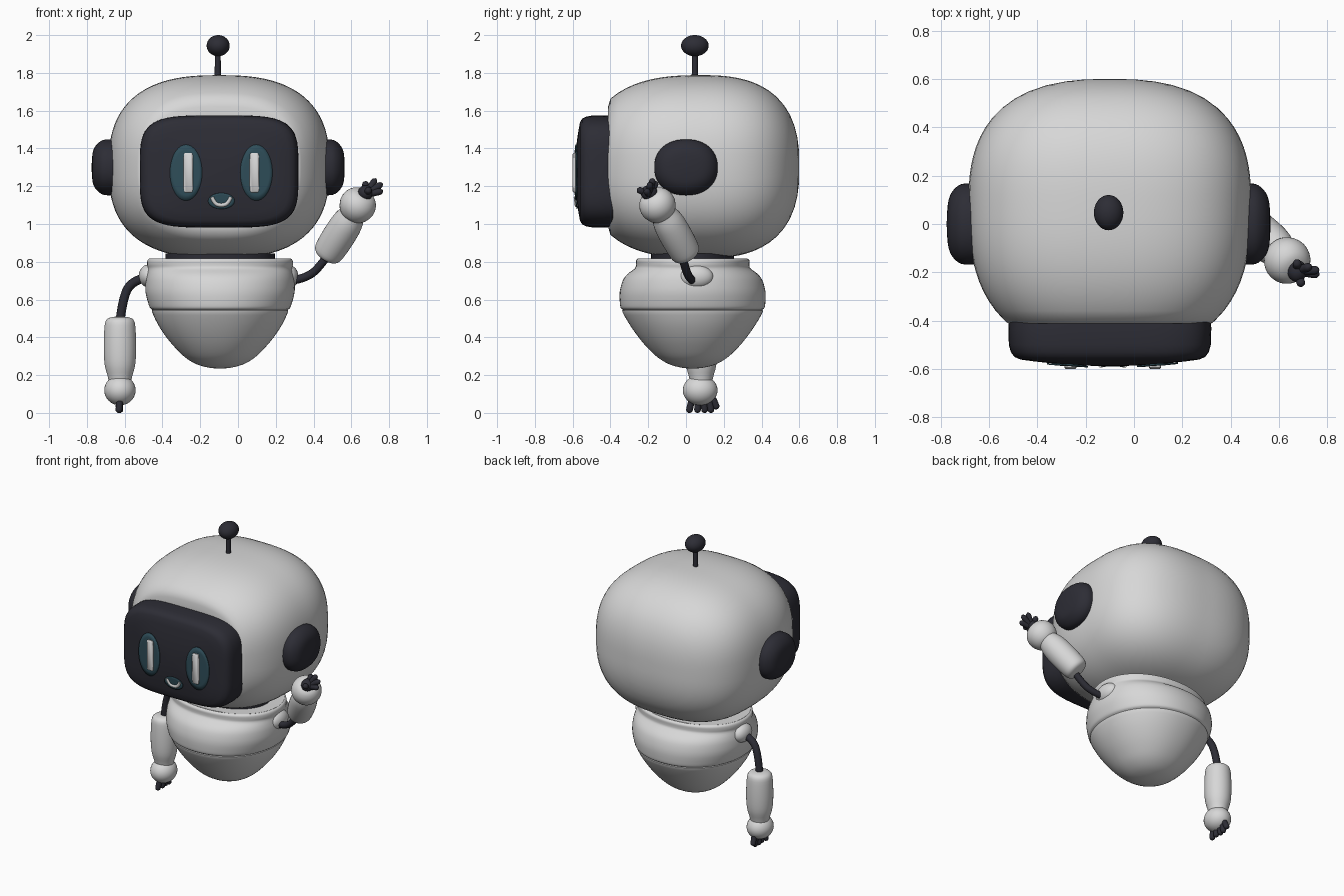
import bpy, bmesh, math
from mathutils import Vector as V

if "Cube" in bpy.data.objects:
    bpy.data.objects.remove(bpy.data.objects["Cube"])


def material(name, rgb):
    m = bpy.data.materials.new(name)
    m.diffuse_color = (*rgb, 1)
    m.use_nodes = True
    m.node_tree.nodes["Principled BSDF"].inputs["Base Color"].default_value = m.diffuse_color
    return m


WHITE = material("shell_white", (0.68, 0.68, 0.68))
DARK = material("charcoal", (0.026, 0.026, 0.036))
TEAL = material("glow_teal", (0.028, 0.075, 0.10))
X, Y, Z = V((1, 0, 0)), V((0, 1, 0)), V((0, 0, 1))


def finish(name, bm, mat, angle=45):
    bmesh.ops.recalc_face_normals(bm, faces=bm.faces)
    me = bpy.data.meshes.new(name)
    bm.to_mesh(me)
    bm.free()
    me.materials.append(mat)
    ob = bpy.data.objects.new(name, me)
    bpy.context.collection.objects.link(ob)
    bpy.ops.object.select_all(action='DESELECT')
    ob.select_set(True)
    bpy.context.view_layer.objects.active = ob
    bpy.ops.object.shade_smooth_by_angle(angle=math.radians(angle))
    return ob


def refine(rings, steps):
    """Catmull-Rom smoothing of a ring list."""
    out = []
    for i in range(len(rings) - 1):
        a, b, c, d = (V(rings[min(max(i + k, 0), len(rings) - 1)]) for k in (-1, 0, 1, 2))
        for s in range(steps):
            t = s / steps
            out.append(0.5 * (2 * b + (c - a) * t + (2 * a - 5 * b + 4 * c - d) * t * t
                              + (3 * b - 3 * c + d - a) * t ** 3))
    return out + [V(rings[-1])]


def loft(name, mat, centre, u, v, w, rings, n=2.0, seg=48, steps=1):
    """Superellipse rings (distance along w, half size on u, half size on v)."""
    bm = bmesh.new()
    loops = []
    for t, a, b in refine(rings, steps):
        loop = []
        for k in range(seg):
            c, s = math.cos(math.tau * k / seg), math.sin(math.tau * k / seg)
            p = math.copysign(abs(c) ** (2 / n), c) * max(a, .001)
            q = math.copysign(abs(s) ** (2 / n), s) * max(b, .001)
            loop.append(bm.verts.new(V(centre) + u * p + v * q + w * t))
        loops.append(loop)
    for r0, r1 in zip(loops, loops[1:]):
        for k in range(seg):
            j = (k + 1) % seg
            bm.faces.new((r0[k], r0[j], r1[j], r1[k]))
    bm.faces.new(loops[0])
    bm.faces.new(loops[-1])
    return finish(name, bm, mat)


def limb(name, mat, p, q, profile, seg=24, steps=3):
    """Round part from p to q; profile is (fraction of length, radius)."""
    d = V(q) - V(p)
    w = d.normalized()
    u = w.orthogonal().normalized()
    return loft(name, mat, p, u, w.cross(u), w,
                [(f * d.length, r, r) for f, r in profile], seg=seg, steps=steps)


def ellipsoid(name, mat, centre, size):
    bm = bmesh.new()
    bmesh.ops.create_uvsphere(bm, u_segments=32, v_segments=20, radius=1)
    for vert in bm.verts:
        vert.co = V(centre) + V(vert.co[i] * size[i] for i in range(3))
    return finish(name, bm, mat)


def tube(name, mat, points, radius):
    cu = bpy.data.curves.new(name, 'CURVE')
    cu.dimensions = '3D'
    cu.bevel_depth = radius
    cu.bevel_resolution = 4
    cu.use_fill_caps = True
    sp = cu.splines.new('NURBS')
    sp.points.add(len(points) - 1)
    for pt, co in zip(sp.points, points):
        pt.co = (*co, 1)
    sp.order_u = 3
    sp.use_endpoint_u = True
    cu.materials.append(mat)
    ob = bpy.data.objects.new(name, cu)
    bpy.context.collection.objects.link(ob)


# Head: superellipsoid with a flat cut front
def head_scale(y):
    return (1 - (abs(y - .08) / (.61 if y < .08 else .52)) ** 2.6) ** (1 / 2.6)


ys = [-.40 + .04 * i for i in range(24)] + [.55, .575, .59, .597, .5995]
rings = [(-.412, .36, .27), (-.412, .42, .32)] + \
        [(y, .585 * head_scale(y), .485 * head_scale(y)) for y in ys]
loft("head_shell", WHITE, (-.10, 0, 1.303), X, Z, Y, rings, n=2.6, seg=80)

# Visor with a gently domed screen
VX, VZ, VW, VH, VN = -.10, 1.278, .42, .297, 4.2


def screen_y(x, z):
    r = (abs((x - VX) / VW) ** VN + abs((z - VZ) / VH) ** VN) ** (1 / VN)
    return -.588 + .035 * r * r


rings = [(y, VW * s, VH * s) for y, s in
         [(-.37, .985), (-.43, 1), (-.50, .995), (-.53, .975), (-.55, .94)]]
rings += [(-.588 + .035 * s * s, VW * s, VH * s) for s in (.88, .75, .6, .45, .3, .15, .02)]
loft("visor", DARK, (VX, 0, VZ), X, Z, Y, rings, n=VN, seg=80)


# Glow plates that follow the screen
def glow(name, cx, cz, rx, rz):
    bm = bmesh.new()
    prev = None
    for i in range(1, 6):
        loop = []
        for k in range(40):
            a = math.tau * k / 40
            x, z = cx + rx * i / 5 * math.cos(a), cz + rz * i / 5 * math.sin(a)
            loop.append(bm.verts.new((x, screen_y(x, z) - .004, z)))
        if prev:
            for k in range(40):
                j = (k + 1) % 40
                bm.faces.new((prev[k], prev[j], loop[j], loop[k]))
        else:
            bm.faces.new(loop)
        prev = loop
    ob = finish(name, bm, TEAL)
    mod = ob.modifiers.new("thickness", 'SOLIDIFY')
    mod.thickness = .006
    mod.offset = 0


for side, gx, bx in (("left", -.275, -.263), ("right", .097, .087)):
    glow("eye_glow_" + side, gx, 1.272, .085, .148)
    loft("eye_bar_" + side, WHITE, (bx, 0, 1.272), X, Z, Y,
         [(-.57, .025, .105), (-.594, .025, .105), (-.6, .019, .099)], n=8, seg=32)
glow("mouth_glow", -.088, 1.122, .07, .042)
tube("smile", WHITE, [(x, screen_y(x, z) - .003, z) for x, z in
     ((-.138, 1.143), (-.125, 1.108), (-.088, 1.098), (-.052, 1.108), (-.038, 1.143))], .011)

# Ear pads
for side, s in (("left", -1), ("right", 1)):
    loft("ear_pad_" + side, DARK, (-.105, 0, 1.30), Y, Z, X * s,
         [(.52, .165, .145), (.585, .168, .148), (.62, .160, .140), (.65, .130, .112),
          (.665, .085, .075), (.67, .01, .01)], n=2.2, steps=3)

# Antenna
limb("antenna_stem", DARK, (-.107, .047, 1.76), (-.107, .047, 1.92), [(0, .017), (1, .015)])
ellipsoid("antenna_ball", DARK, (-.105, .047, 1.944), (.061, .073, .056))

# Neck and body with a lip and a waist seam
loft("neck", DARK, (-.095, .035, 0), X, Y, Z, [(.79, .29, .22), (.845, .29, .22)])
loft("body", WHITE, (-.095, .035, 0), X, Y, Z,
     [(.815, .02, .02), (.817, .34, .26), (.818, .37, .285), (.808, .384, .30),
      (.785, .386, .30), (.765, .382, .306), (.735, .388, .345), (.70, .394, .37),
      (.64, .395, .386), (.58, .38, .385), (.555, .37, .38), (.545, .358, .368),
      (.535, .36, .372), (.47, .33, .335), (.40, .284, .286), (.34, .233, .235),
      (.29, .18, .18), (.255, .118, .118), (.238, .05, .05), (.235, .002, .002)],
     n=2.1, seg=72, steps=3)

# Shoulder sockets
ellipsoid("shoulder_left", WHITE, (-.475, .055, .725), (.05, .08, .06))
ellipsoid("shoulder_right", WHITE, (.27, .055, .72), (.05, .09, .062))

# Upper arms: flexible tubes
tube("upper_arm_left", DARK, [(-.49, .055, .715), (-.56, .06, .70), (-.61, .075, .61),
                              (-.625, .08, .48)], .024)
tube("upper_arm_right", DARK, [(.28, .035, .70), (.35, .02, .71), (.43, -.005, .765),
                               (.50, -.03, .87)], .022)

# Forearms
SLEEVE = [(0, .002), (.01, .045), (.06, .074), (.2, .083), (.5, .086), (.75, .081),
          (.92, .066), (1, .06)]
limb("forearm_left", WHITE, (-.625, .08, .51), (-.625, .08, .17), SLEEVE, seg=36)
limb("forearm_right", WHITE, (.463, .01, .825), (.622, -.13, 1.075), SLEEVE, seg=36)

# Hands
ellipsoid("hand_left", WHITE, (-.625, .075, .12), (.083, .092, .08))
limb("hand_right", WHITE, (.60, -.115, 1.04), (.67, -.19, 1.165),
     [(0, .055), (.15, .08), (.42, .096), (.7, .09), (.92, .062), (1, .02)], seg=32)

# Fingers
FINGER = [(0, .017), (.6, .018), (.88, .016), (1, .004)]
for i, y in enumerate((.015, .06, .10, .135, .165)):
    limb(f"finger_left_{i}", DARK, (-.625, .08 + (y - .08) * .75, .075),
         (-.632 + .006 * (i % 2), y, .0 if i < 4 else .02), FINGER, seg=14)
ellipsoid("palm_right", DARK, (.675, -.195, 1.165), (.04, .045, .04))
for i, tip in enumerate([(.73, -.175, 1.24), (.765, -.19, 1.215), (.767, -.21, 1.175),
                         (.695, -.258, 1.185), (.675, -.155, 1.225)]):
    limb(f"finger_right_{i}", DARK, (.675, -.195, 1.155), tip, FINGER, seg=14)
